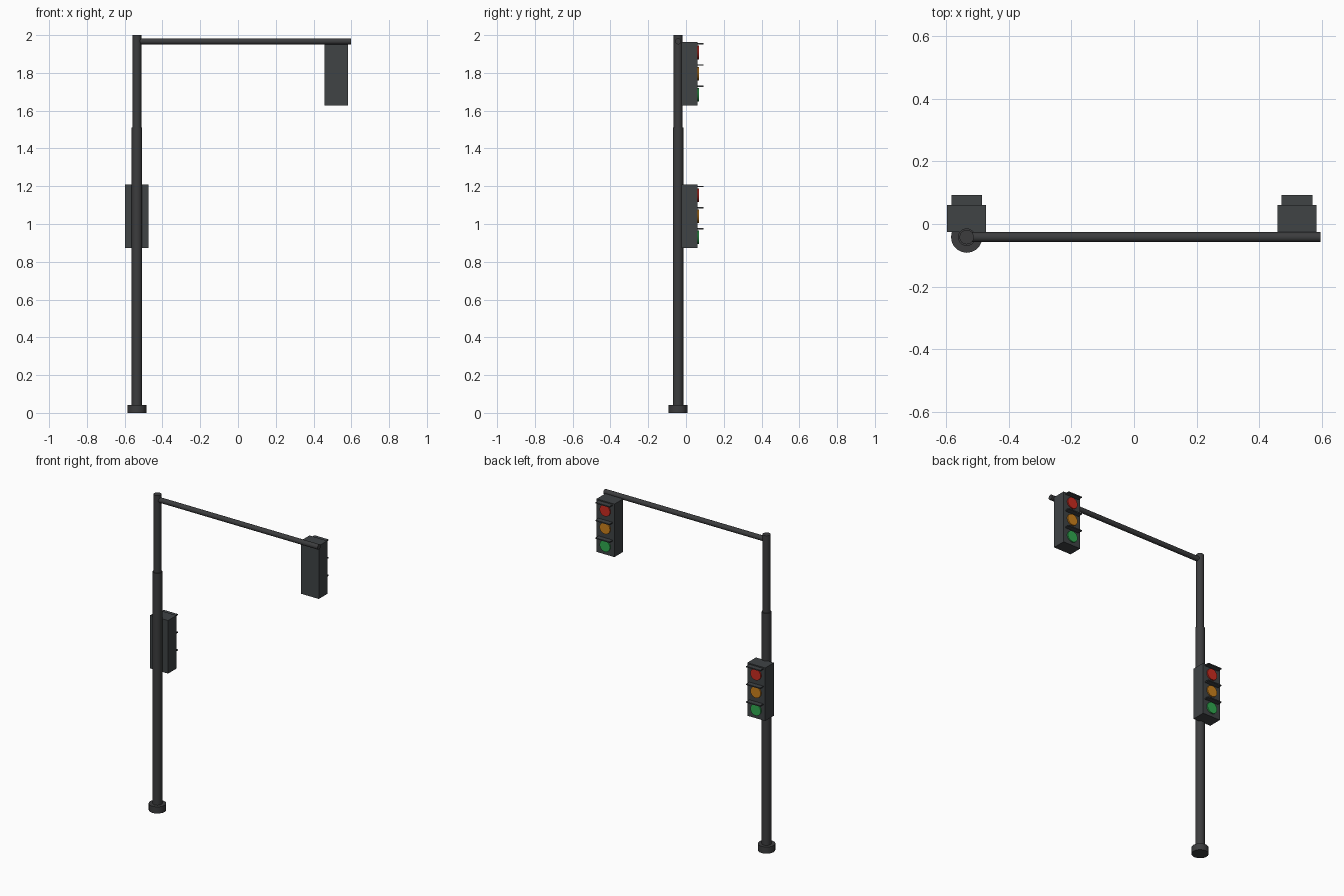
import bpy, math

if "Cube" in bpy.data.objects:
    bpy.data.objects.remove(bpy.data.objects["Cube"])

POLE_X, POLE_Y = -0.535, -0.042
FACE_Y = 0.061          # front plane of the signal housings
STEP = 0.112            # spacing between lamps


def material(name, rgb):
    m = bpy.data.materials.new(name)
    m.diffuse_color = (*rgb, 1)
    m.use_nodes = True
    m.node_tree.nodes["Principled BSDF"].inputs["Base Color"].default_value = m.diffuse_color
    return m


POLE = material("dark_metal", (0.045, 0.046, 0.048))
CASE = material("dark_housing", (0.05, 0.056, 0.06))
LAMPS = [("red", material("red", (0.60, 0.025, 0.015))),
         ("amber", material("amber", (0.60, 0.22, 0.012))),
         ("green", material("green", (0.03, 0.40, 0.08)))]


def cylinder(name, center, radius, length, mat, rot=(0, 0, 0), sides=20):
    bpy.ops.mesh.primitive_cylinder_add(vertices=sides, radius=radius, depth=length,
                                        location=center, rotation=rot)
    o = bpy.context.object
    o.name = name
    o.data.materials.append(mat)
    bpy.ops.object.shade_smooth_by_angle(angle=math.radians(40))
    return o


def box(name, x, y, z, mat):
    """Box from (min, max) pairs."""
    bpy.ops.mesh.primitive_cube_add(size=1, location=[sum(p) / 2 for p in (x, y, z)])
    o = bpy.context.object
    o.name = name
    o.scale = [p[1] - p[0] for p in (x, y, z)]
    bpy.ops.object.transform_apply(location=False, rotation=False, scale=True)
    o.data.materials.append(mat)
    return o


def upright(name, z0, z1, radius):
    cylinder(name, (POLE_X, POLE_Y, (z0 + z1) / 2), radius, z1 - z0, POLE)


# stepped pole
upright("base", 0, 0.042, 0.05)
upright("lower_pole", 0.042, 1.51, 0.028)
upright("upper_pole", 1.51, 2.0, 0.023)

# horizontal arm
END_X = 0.597
cylinder("arm", ((POLE_X + END_X) / 2, POLE_Y, 1.967), 0.016, END_X - POLE_X, POLE,
         (0, math.pi / 2, 0))


# signal head: housing, three lamps and flat visors
def signal(prefix, x, top):
    box(prefix + "_housing", (x - 0.0625, x + 0.0625), (-0.025, FACE_Y),
        (top - 3 * STEP, top), CASE)
    for i, (color, mat) in enumerate(LAMPS):
        z = top - STEP * (i + 0.5)
        cylinder(f"{prefix}_{color}_lamp", (x, FACE_Y + 0.002, z), 0.036, 0.012, mat,
                 (math.pi / 2, 0, 0), 24)
        box(f"{prefix}_{color}_visor", (x - 0.049, x + 0.049), (FACE_Y - 0.002, 0.092),
            (z + 0.042, z + 0.049), CASE)


signal("pole_signal", POLE_X, 1.209)
signal("arm_signal", 0.521, 1.964)
